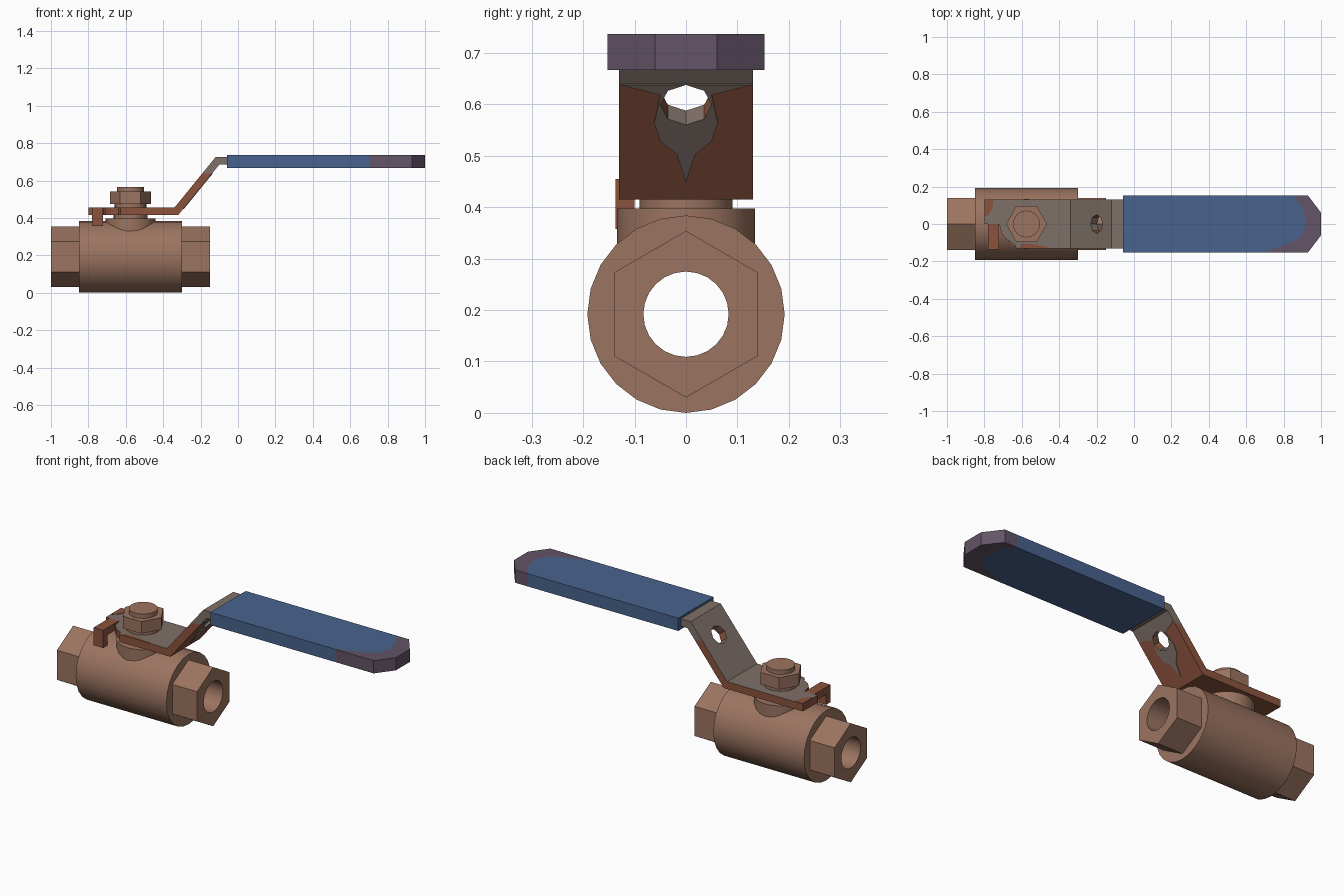
import bpy, bmesh, math
from mathutils import Matrix, Vector

if "Cube" in bpy.data.objects:
    bpy.data.objects.remove(bpy.data.objects["Cube"])

def mat(name, c):
    m = bpy.data.materials.new(name)
    m.diffuse_color = (*c, 1)
    m.use_nodes = True
    m.node_tree.nodes["Principled BSDF"].inputs["Base Color"].default_value = m.diffuse_color
    return m

BRONZE = mat("bronze", (0.33, 0.175, 0.118))
STEEL = mat("grey_steel", (0.21, 0.165, 0.14))
RUST = mat("rust", (0.26, 0.088, 0.048))
BLUE = mat("blue_grip", (0.066, 0.125, 0.27))
PURPLE = mat("worn_purple", (0.125, 0.088, 0.135))

def finish(bm, name, mats, smooth=False):
    bmesh.ops.recalc_face_normals(bm, faces=bm.faces)
    me = bpy.data.meshes.new(name)
    bm.to_mesh(me)
    bm.free()
    ob = bpy.data.objects.new(name, me)
    bpy.context.collection.objects.link(ob)
    for m in mats:
        me.materials.append(m)
    if smooth:
        activate(ob)
        bpy.ops.object.shade_smooth_by_angle(angle=math.radians(35))
    return ob

def activate(ob):
    bpy.ops.object.select_all(action='DESELECT')
    ob.select_set(True)
    bpy.context.view_layer.objects.active = ob

def cyl(name, centre, r, length, sides=24, rot=Matrix(), mats=(BRONZE,)):
    """Cylinder or prism whose axis is local z, turned by rot."""
    bm = bmesh.new()
    bmesh.ops.create_cone(bm, cap_ends=True, segments=sides, radius1=r, radius2=r,
                          depth=length, matrix=Matrix.Translation(centre) @ rot)
    return finish(bm, name, mats, sides > 8)

def prism(name, pts, vec, mats):
    """Flat 3D polygon extruded along vec."""
    bm = bmesh.new()
    f = bm.faces.new([bm.verts.new(p) for p in pts])
    r = bmesh.ops.extrude_face_region(bm, geom=[f])
    vs = [v for v in r["geom"] if isinstance(v, bmesh.types.BMVert)]
    bmesh.ops.translate(bm, verts=vs, vec=vec)
    return finish(bm, name, mats)

def cut(ob, cutter):
    m = ob.modifiers.new("cut", 'BOOLEAN')
    m.operation, m.solver, m.object = 'DIFFERENCE', 'EXACT', cutter
    activate(ob)
    bpy.ops.object.modifier_apply(modifier=m.name)

def drop(ob):
    bpy.data.objects.remove(ob, do_unlink=True)

ALONG_X = Matrix.Rotation(math.pi / 2, 4, 'Y')
HEX = Matrix.Rotation(math.pi / 6, 4, 'Z')
ZC, SX = 0.192, -0.575          # pipe axis height, stem position

# Valve body, hexagonal ends, and the bore through them
bore = cyl("bore_cutter", (SX, 0, ZC), 0.083, 1.2, 24, ALONG_X)
body = cyl("valve_body", (SX, 0, ZC), 0.192, 0.55, 24, ALONG_X)
ends = [cyl(n, (x, 0, ZC), 0.162, 0.15, 6, ALONG_X @ HEX)
        for n, x in (("left_hex_end", -0.925), ("right_hex_end", -0.225))]
for ob in [body] + ends:
    cut(ob, bore)
    activate(ob)
    bpy.ops.object.shade_smooth_by_angle(angle=math.radians(35))
drop(bore)

# Stem stack: boss, neck, washer, nut, stem tip
boss = cyl("stem_boss", (SX, 0, 0.345), 0.134, 0.105)
cyl("stem_neck", (SX, 0, 0.405), 0.09, 0.03)
cyl("washer", (SX, 0, 0.465), 0.085, 0.03)
cyl("stem_nut", (SX, 0, 0.508), 0.11, 0.066, 6, HEX)
cyl("stem_tip", (SX, 0, 0.55), 0.072, 0.03)

# Bent lever strip, with notch and hole
side = [(-0.8, 0.415), (-0.32, 0.415), (-0.10, 0.685), (-0.04, 0.685),
        (-0.04, 0.725), (-0.12, 0.725), (-0.34, 0.455), (-0.8, 0.455)]
lever = prism("lever", [(x, -0.13, z) for x, z in side], (0, 0.26, 0), (STEEL, RUST))
notch_plan = [(-0.83, -0.15), (-0.83, 0), (-0.72, 0), (-0.71, -0.05),
              (-0.68, -0.085), (-0.64, -0.105), (-0.62, -0.15)]
notch = prism("notch_cutter", [(x, y, 0.38) for x, y in notch_plan], (0, 0, 0.12), ())
normal = Vector((-0.775, 0, 0.632))
tilt = Matrix.Rotation(math.atan2(normal.x, normal.z), 4, 'Y')
hole = cyl("hole_cutter", (-0.183, 0, 0.613), 0.05, 0.2, 8, tilt, ())
cut(lever, notch)
cut(lever, hole)

# Rust on the lever's underside and edges, steel on top and near the grip
bm = bmesh.new()
bm.from_mesh(lever.data)
bmesh.ops.bisect_plane(bm, geom=bm.verts[:] + bm.edges[:] + bm.faces[:],
                       plane_co=(0, 0, 0.637), plane_no=(0, 0, 1))
bm.normal_update()
for f in bm.faces:
    clean = f.normal.z > 0.3 or f.calc_center_median().z > 0.637
    f.material_index = 0 if clean else 1
bm.to_mesh(lever.data)
bm.free()

# Bare steel patch on the slope's underside
patch_yz = [(-0.128, 0.64), (-0.05, 0.62), (-0.062, 0.565), (-0.05, 0.53), (-0.018, 0.505),
            (0, 0.45), (0.018, 0.505), (0.05, 0.53), (0.062, 0.565), (0.05, 0.62), (0.128, 0.64)]
patch = prism("bare_patch", [(-0.32 + (z - 0.415) * 0.815, y, z) for y, z in patch_yz],
              normal * -0.003, (STEEL,))
cut(patch, hole)
drop(hole)
drop(notch)

# Rust spots on the lever's top
spots = [[(-0.798, 0.128), (-0.75, 0.128), (-0.755, 0.09), (-0.775, 0.05), (-0.798, 0.04)],
         [(-0.615, -0.128), (-0.6, -0.105), (-0.54, -0.108), (-0.44, -0.128)]]
for i, s in enumerate(spots):
    prism(f"rust_spot_{i + 1}", [(x, y, 0.453) for x, y in s], (0, 0, 0.004), (RUST,))

# Stop tab bent down at the lever's back end
tab = [(0, 0.455), (0, 0.415), (-0.10, 0.415), (-0.10, 0.358), (-0.137, 0.358), (-0.137, 0.455)]
prism("stop_tab", [(-0.78, y, z) for y, z in tab], (0.057, 0, 0), (RUST,))

# Grip: blue sleeve with worn purple tip, cut along a rounded border
plan = [(-0.06, -0.153), (0.93, -0.153), (1, -0.06), (1, 0.06), (0.93, 0.153), (-0.06, 0.153)]
grip = prism("grip", [(x, y, 0.667) for x, y in plan], (0, 0, 0.07), (BLUE, PURPLE))
border = [(0.855, 0.153), (0.90, 0.08), (0.92, 0.0), (0.888, -0.075), (0.80, -0.112)]
planes = []
for (ax, ay), (bx, by) in zip(border, border[1:]):
    planes.append((Vector((ax, ay, 0.737)), Vector((ay - by, bx - ax, 0)).normalized()))
# front corner border leans toward the tip at the underside
a, b, c = Vector((0.80, -0.112, 0.737)), Vector((0.69, -0.153, 0.737)), Vector((0.91, -0.153, 0.667))
n = (b - a).cross(c - a).normalized()
planes.append((a, n if n.x > 0 else -n))
bm = bmesh.new()
bm.from_mesh(grip.data)
for co, no in planes:
    bmesh.ops.bisect_plane(bm, geom=bm.verts[:] + bm.edges[:] + bm.faces[:],
                           plane_co=co, plane_no=no)
for f in bm.faces:
    p = f.calc_center_median()
    f.material_index = int(any((p - co).dot(no) > 1e-5 for co, no in planes))
bm.to_mesh(grip.data)
bm.free()
